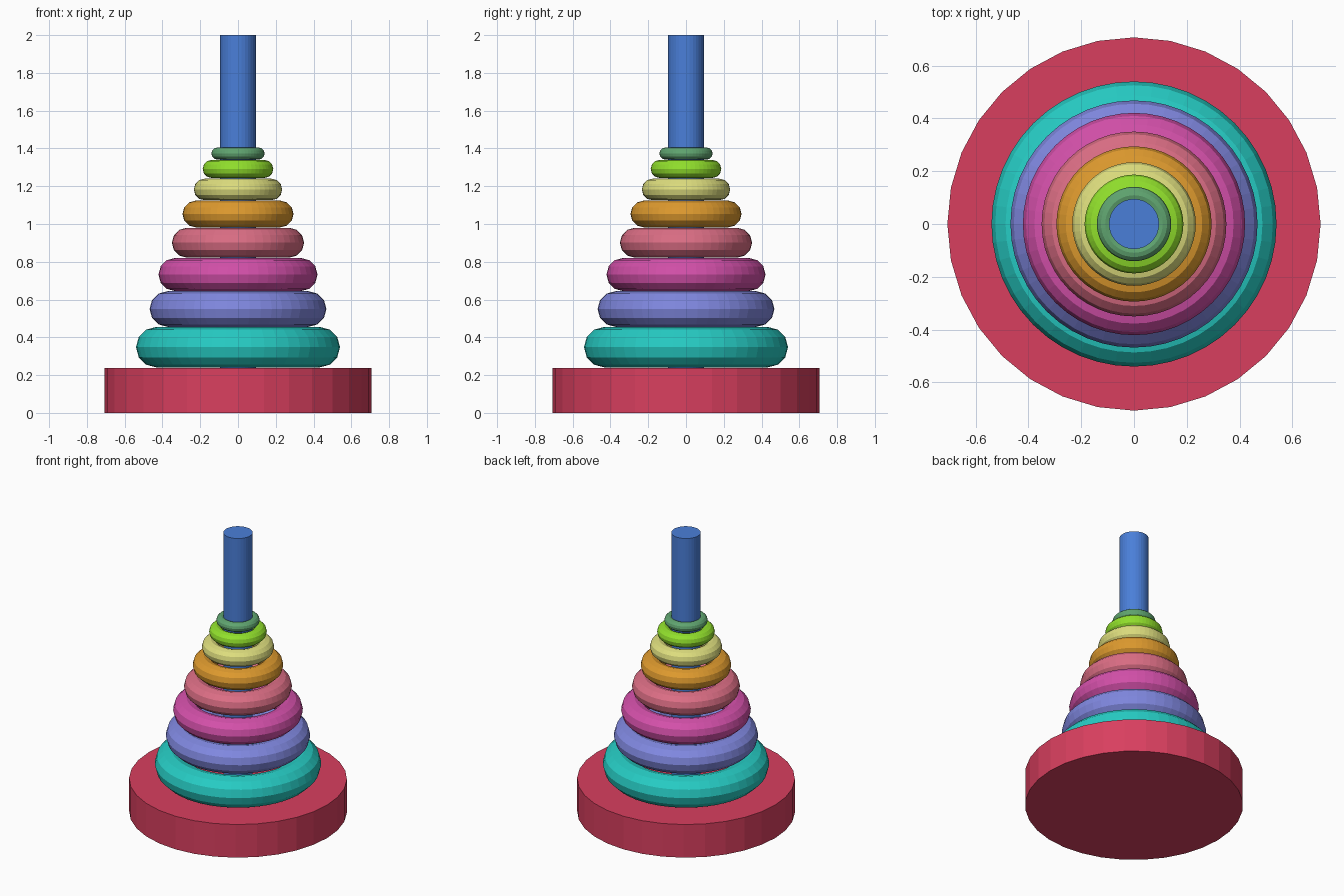
import bpy

if "Cube" in bpy.data.objects:
    bpy.data.objects.remove(bpy.data.objects["Cube"])


def material(name, rgb):
    """Flat colour from 0-255 display values, stored as linear."""
    m = bpy.data.materials.new(name)
    lin = [((c / 255 + 0.055) / 1.055) ** 2.4 for c in rgb]
    m.diffuse_color = (*lin, 1.0)
    m.use_nodes = True
    m.node_tree.nodes["Principled BSDF"].inputs["Base Color"].default_value = m.diffuse_color
    return m


def finish(name, mat):
    ob = bpy.context.object
    ob.name = name
    ob.data.materials.append(mat)


def cylinder(name, radius, z0, z1, mat):
    bpy.ops.mesh.primitive_cylinder_add(vertices=32, radius=radius, depth=z1 - z0,
                                        location=(0, 0, (z0 + z1) / 2))
    finish(name, mat)


def ring(name, outer, z0, z1, mat):
    tube = (z1 - z0) / 2
    bpy.ops.mesh.primitive_torus_add(major_radius=outer - tube, minor_radius=tube,
                                     major_segments=48, minor_segments=12,
                                     location=(0, 0, (z0 + z1) / 2))
    finish(name, mat)


# Round base and central pole
cylinder("base", 0.707, 0.0, 0.237, material("crimson", (217, 63, 95)))
cylinder("pole", 0.095, 0.2, 2.0, material("blue", (74, 127, 217)))

# Stacked rings, largest at the bottom: colour, display rgb, outer radius, bottom, top
rings = [
    ("teal", (38, 204, 196), 0.540, 0.241, 0.455),
    ("lavender", (128, 136, 224), 0.468, 0.456, 0.644),
    ("magenta", (212, 80, 170), 0.421, 0.645, 0.820),
    ("rose", (220, 110, 133), 0.350, 0.822, 0.980),
    ("orange", (222, 154, 46), 0.294, 0.982, 1.124),
    ("pale_yellow", (222, 222, 126), 0.234, 1.126, 1.240),
    ("lime", (146, 225, 44), 0.187, 1.244, 1.339),
    ("sage_green", (96, 165, 112), 0.141, 1.341, 1.405),
]
for colour, rgb, outer, z0, z1 in rings:
    ring(colour + "_ring", outer, z0, z1, material(colour, rgb))
